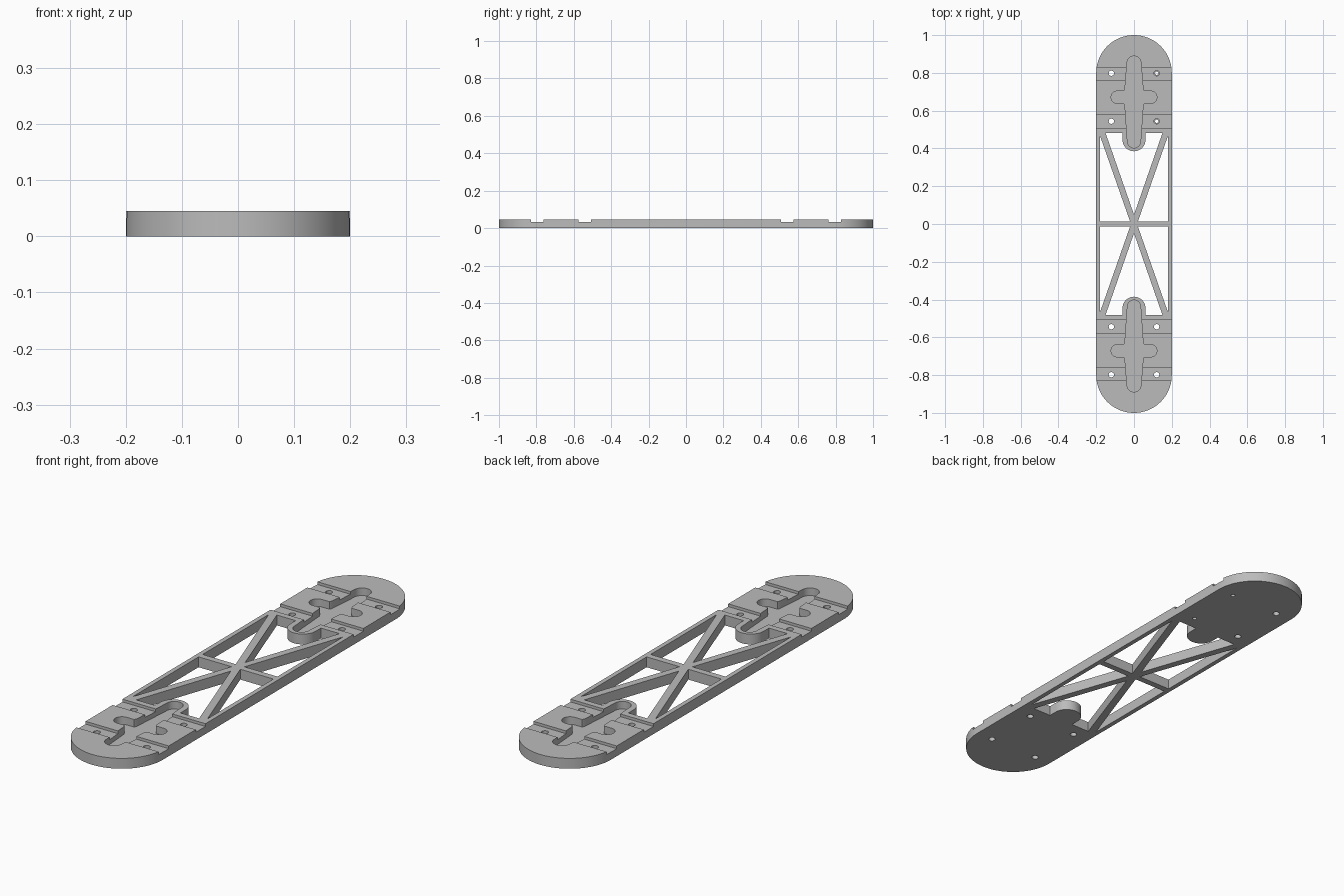
import bpy
import bmesh
from math import sin, cos, pi, radians

if "Cube" in bpy.data.objects:
    bpy.data.objects.remove(bpy.data.objects["Cube"], do_unlink=True)

HEIGHT = 0.045
HALF_WIDTH = 0.2
GROOVE_FLOOR = 0.033
POCKET_FLOOR = 0.012
ABOVE, BELOW = 0.1, -0.1

grey = bpy.data.materials.new("light grey plastic")
grey.use_nodes = True
colour = (0.5, 0.5, 0.5, 1)
grey.diffuse_color = colour
grey.node_tree.nodes["Principled BSDF"].inputs["Base Color"].default_value = colour


def arc(cx, cy, r, start, end, steps=16):
    angles = [radians(start + (end - start) * i / steps) for i in range(steps + 1)]
    return [(cx + r * cos(a), cy + r * sin(a)) for a in angles]


def mirror_half(half):
    """Close a right-hand half outline by mirroring it across x = 0."""
    return half + [(-x, y) for x, y in reversed(half) if x > 1e-5]


def rect(x0, x1, y0, y1):
    return [(x0, y0), (x1, y0), (x1, y1), (x0, y1)]


def flip(points, sx, sy):
    return [(x * sx, y * sy) for x, y in points]


def prisms(name, outlines, z0, z1):
    """Extrude a set of flat outlines between two heights."""
    bm = bmesh.new()
    for outline in outlines:
        base = bm.faces.new([bm.verts.new((x, y, z0)) for x, y in outline])
        top = bmesh.ops.extrude_face_region(bm, geom=[base])["geom"]
        for v in top:
            if isinstance(v, bmesh.types.BMVert):
                v.co.z = z1
    bmesh.ops.recalc_face_normals(bm, faces=bm.faces[:])
    mesh = bpy.data.meshes.new(name)
    bm.to_mesh(mesh)
    bm.free()
    mesh.materials.append(grey)
    obj = bpy.data.objects.new(name, mesh)
    bpy.context.collection.objects.link(obj)
    return obj


def cut(target, name, outlines, z0, z1):
    cutter = prisms(name, outlines, z0, z1)
    cutter.hide_render = True
    mod = target.modifiers.new(name, "BOOLEAN")
    mod.operation = "DIFFERENCE"
    mod.solver = "EXACT"
    mod.object = cutter
    bpy.context.view_layer.objects.active = target
    bpy.ops.object.modifier_apply(modifier=mod.name)
    bpy.data.objects.remove(cutter, do_unlink=True)


# Long plate with round ends
end_y = 1 - HALF_WIDTH
outline = arc(0, end_y, HALF_WIDTH, 0, 180, 48) + arc(0, -end_y, HALF_WIDTH, 180, 360, 48)
plate = prisms("truss_plate", [outline], 0, HEIGHT)

# Truss windows: side triangles, and centre openings notched by the round tongues
side_window = [(0.021, 0.014), (0.18, 0.014), (0.18, 0.467)]
centre_window = mirror_half([(0, 0.049), (0.151, 0.483), (0.061, 0.483)]
                            + arc(0, 0.446, 0.061, 0, -90))
windows = [flip(side_window, sx, sy) for sx in (1, -1) for sy in (1, -1)]
windows += [flip(centre_window, 1, sy) for sy in (1, -1)]
cut(plate, "window_cutter", windows, BELOW, ABOVE)

# Shallow cross grooves
grooves = [flip(rect(-0.3, 0.3, a, b), 1, sy)
           for a, b in ((0.509, 0.576), (0.762, 0.829)) for sy in (1, -1)]
cut(plate, "groove_cutter", grooves, GROOVE_FLOOR, ABOVE)

# Cross-shaped pockets with rounded arms
pocket = mirror_half(arc(0, 0.852, 0.037, 90, 0)
                     + [(0.048, 0.715), (0.053, 0.704)]
                     + arc(0.088, 0.671, 0.033, 90, -90)
                     + [(0.053, 0.638), (0.048, 0.627)]
                     + arc(0, 0.438, 0.035, 0, -90))
cut(plate, "pocket_cutter", [flip(pocket, 1, sy) for sy in (1, -1)], POCKET_FLOOR, ABOVE)

# Screw holes; the back left pair is narrower at the bottom
through, stepped = [], []
for sx in (1, -1):
    for sy in (1, -1):
        for y in (0.798, 0.544):
            narrow = sx > 0 and sy > 0
            ring = arc(sx * 0.12, sy * y, 0.009 if narrow else 0.014, 0, 345, 23)
            through.append(ring)
            if narrow:
                stepped.append(arc(sx * 0.12, sy * y, 0.014, 0, 345, 23))
cut(plate, "hole_cutter", through, BELOW, ABOVE)
cut(plate, "counterbore_cutter", stepped, 0.012, ABOVE)

# Smooth round walls, crisp edges
bpy.ops.object.select_all(action="DESELECT")
plate.select_set(True)
bpy.context.view_layer.objects.active = plate
bpy.ops.object.shade_smooth_by_angle(angle=radians(30))
